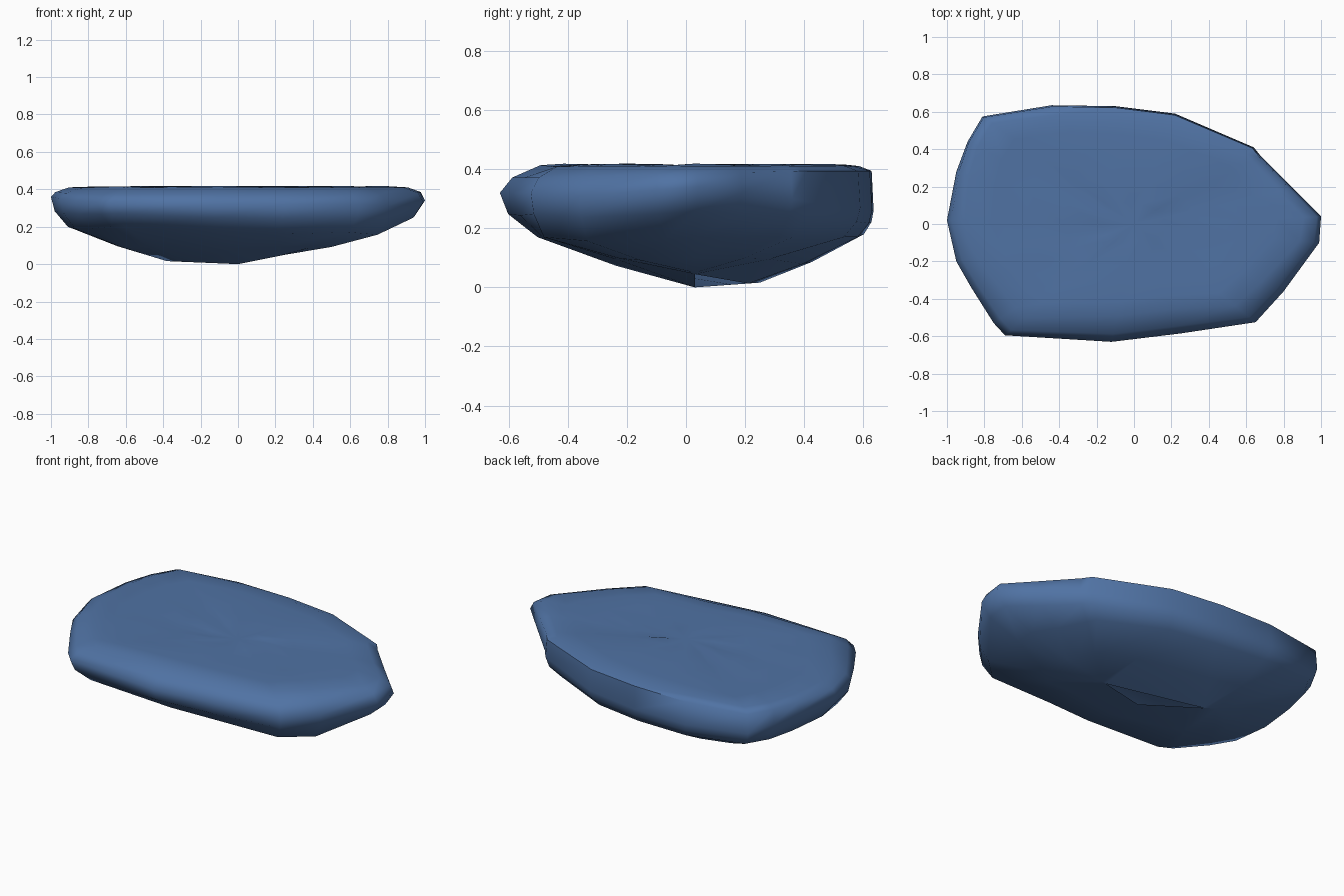
import bpy, bmesh, random
from mathutils import Vector

if "Cube" in bpy.data.objects:
    bpy.data.objects.remove(bpy.data.objects["Cube"])

random.seed(4)

# Outline stations: x, y, height of widest line, height of lower edge, inset of lower edge
OUTLINE = [
    (-1.00, 0.02, 0.36, 0.20, 0.09), (-0.95, 0.28, 0.34, 0.20, 0.07),
    (-0.89, 0.44, 0.31, 0.20, 0.05), (-0.81, 0.575, 0.28, 0.20, 0.05),
    (-0.44, 0.635, 0.26, 0.18, 0.04), (-0.10, 0.63, 0.26, 0.17, 0.05),
    (0.22, 0.59, 0.27, 0.17, 0.06), (0.64, 0.41, 0.29, 0.17, 0.09),
    (0.68, 0.36, 0.30, 0.17, 0.10), (0.85, 0.19, 0.32, 0.17, 0.18),
    (1.00, 0.04, 0.34, 0.17, 0.25), (0.99, -0.10, 0.33, 0.16, 0.24),
    (0.80, -0.36, 0.31, 0.157, 0.06), (0.65, -0.525, 0.32, 0.17, 0.07),
    (0.25, -0.585, 0.32, 0.16, 0.12), (-0.12, -0.63, 0.32, 0.17, 0.13),
    (-0.69, -0.595, 0.33, 0.205, 0.11), (-0.75, -0.53, 0.33, 0.20, 0.09),
    (-0.87, -0.34, 0.34, 0.19, 0.08), (-0.95, -0.20, 0.35, 0.19, 0.08),
]
# Lowest ridge of the underside
KEEL = [Vector(p) for p in ((-0.38, 0.25, 0.016), (0.0, 0.03, 0.0), (0.25, 0.03, 0.05))]


def inset(x, y, d, z):
    r = Vector((x, y))
    r *= 1 - d / r.length
    return Vector((r.x, r.y, z))


def keel_point(p):
    best = []
    for a, b in zip(KEEL, KEEL[1:]):
        t = (p - a).dot(b - a) / (b - a).length_squared
        best.append(a.lerp(b, max(0.0, min(1.0, t))))
    return min(best, key=lambda q: (q - p).length)


# Rings from the top centre down, across the rim and under to the keel
names = ["t1", "t2", "t3", "t4", "crown", "shoulder", "wide", "lip", "low", "under", "keel"]
rings = {n: [] for n in names}
for x, y, zw, zl, d in OUTLINE:
    front = max(0.0, min(1.0, 0.45 - y * 1.1))      # front rim is rounder than the back
    crown = inset(x, y, 0.06 + 0.08 * front, 0.412 + random.uniform(-0.004, 0.004))
    for n, s in (("t1", 0.2), ("t2", 0.42), ("t3", 0.64), ("t4", 0.84)):
        rings[n].append(Vector((crown.x * s, crown.y * s, 0.414 + random.uniform(-0.005, 0.005))))
    rings["crown"].append(crown)
    rings["shoulder"].append(inset(x, y, 0.008 + 0.035 * front, 0.394 - 0.022 * front))
    rings["wide"].append(Vector((x, y, zw)))
    rings["lip"].append(inset(x, y, d * 0.22, zw * 0.52 + zl * 0.48))
    low = inset(x, y, d, zl)
    k = keel_point(low)
    under = low.lerp(k, 0.5)
    under.z -= 0.012
    rings["low"].append(low)
    rings["under"].append(under)
    rings["keel"].append(k)

# Skin the rings into one closed stone
bm = bmesh.new()
loops = [[bm.verts.new(p) for p in rings[n]] for n in names]
count = len(OUTLINE)
for a, b in zip(loops, loops[1:]):
    for i in range(count):
        j = (i + 1) % count
        bm.faces.new((a[i], a[j], b[j], b[i]))
centre = bm.verts.new((0, 0, 0.412))
for i in range(count):
    bm.faces.new((centre, loops[0][(i + 1) % count], loops[0][i]))
bmesh.ops.remove_doubles(bm, verts=bm.verts, dist=0.0005)
bmesh.ops.recalc_face_normals(bm, faces=bm.faces)

mesh = bpy.data.meshes.new("flat_stone")
bm.to_mesh(mesh)
bm.free()
stone = bpy.data.objects.new("flat_stone", mesh)
bpy.context.collection.objects.link(stone)

# Single flat colour
mat = bpy.data.materials.new("slate_blue")
mat.diffuse_color = (0.08, 0.17, 0.37, 1)
mat.use_nodes = True
mat.node_tree.nodes["Principled BSDF"].inputs["Base Color"].default_value = mat.diffuse_color
mesh.materials.append(mat)

# Soft shading with the strongest ridges kept
bpy.context.view_layer.objects.active = stone
stone.select_set(True)
bpy.ops.object.shade_smooth_by_angle(angle=1.1)
